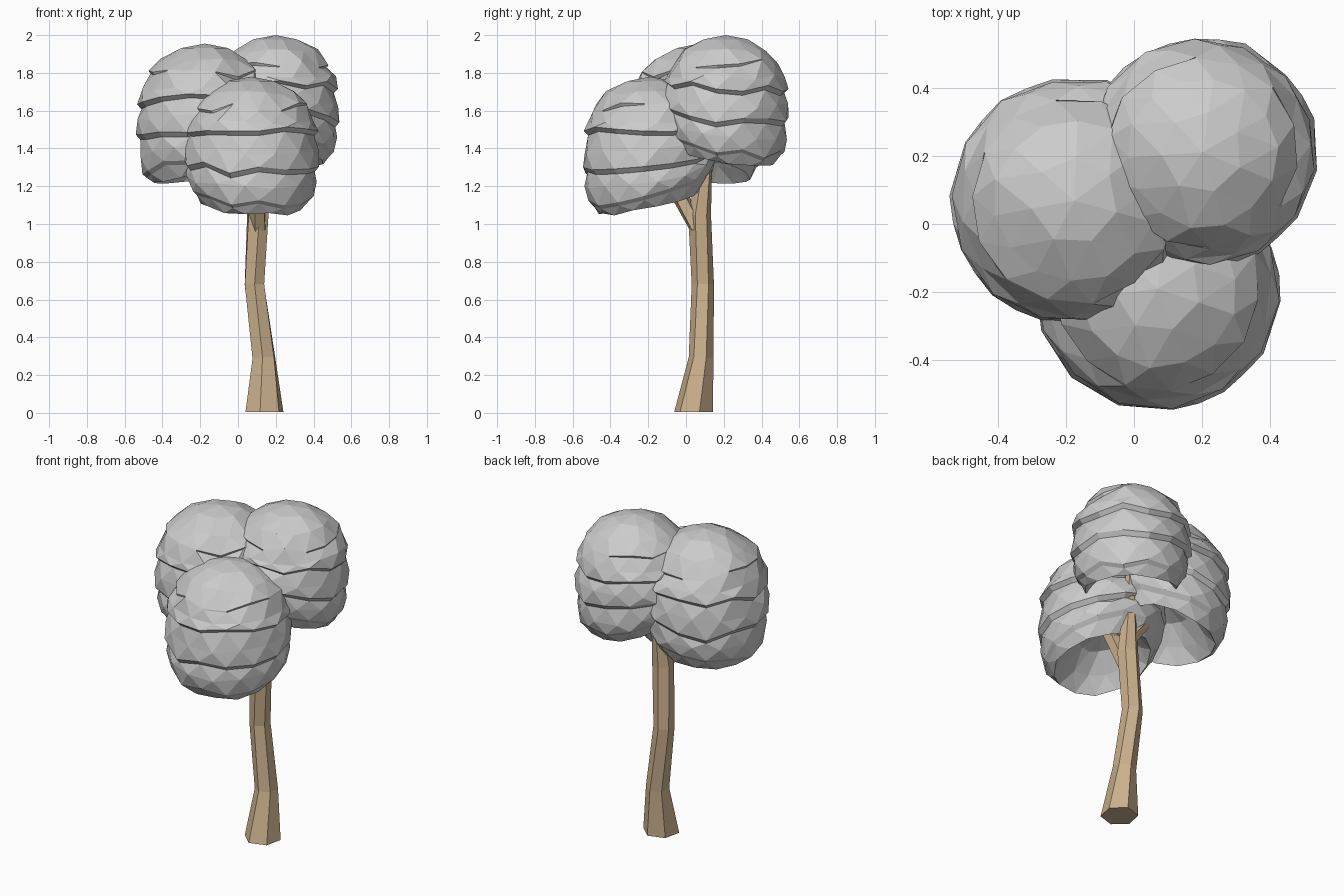
import bpy, bmesh, random
from math import sin, cos, pi
from mathutils import Vector

if "Cube" in bpy.data.objects:
    bpy.data.objects.remove(bpy.data.objects["Cube"])

random.seed(4)


def make_object(name, bm, mat=None):
    bmesh.ops.recalc_face_normals(bm, faces=bm.faces)
    me = bpy.data.meshes.new(name)
    bm.to_mesh(me)
    bm.free()
    ob = bpy.data.objects.new(name, me)
    bpy.context.collection.objects.link(ob)
    if mat:
        me.materials.append(mat)
    return ob


# Layered foliage dome profile: (radius, height, kind) in units of the blob radius.
# "out" rings are free, "lip" / "in" rings form an undercut ledge,
# "part" ledges fade in and out around the blob.
PROFILE = [
    (0.65, 0.76, "out"), (0.83, 0.56, "lip"), (0.78, 0.51, "part"),
    (0.93, 0.35, "out"), (0.985, 0.22, "lip"), (0.92, 0.16, "in"),
    (0.985, -0.04, "out"), (1.00, -0.26, "lip"), (0.935, -0.33, "in"),
    (0.96, -0.50, "out"), (0.92, -0.70, "lip"), (0.86, -0.76, "in"),
    (0.76, -0.90, "out"), (0.60, -0.68, "out"), (0.36, -0.42, "out"),
]
SEG = 14


def foliage(name, centre, R, height):
    """Stepped low-poly dome with a hollow underside; the outer rim hangs lower."""
    bm = bmesh.new()
    c = Vector(centre)
    out = Vector((c.x, c.y)).normalized()
    phase = random.uniform(0, 6)

    def vert(r, z, a):
        p = Vector((r * R * cos(a), r * R * sin(a)))
        lower = min(1, max(0, 0.4 - z))
        side = p.dot(out) / R
        dz = -(0.06 if side > 0 else 0.13) * lower * side
        return bm.verts.new((c.x + p.x, c.y + p.y, c.z + z * height + dz))

    step = 2 * pi / SEG
    apex = vert(0, 1, 0)
    crown = [vert(0.35, 0.935, step * 2 * i + phase) for i in range(7)]
    prev, shift, jit = None, 0, [(0, 0)] * SEG
    for k, (r, z, kind) in enumerate(PROFILE):
        ledge = kind in ("in", "part")
        if not ledge:
            amp = 0.065 if kind == "lip" else 0.03
            jit = [(random.uniform(-.018, .012), random.uniform(-amp, amp))
                   for _ in range(SEG)]
            shift += 0.5 if k else 0
        ring = []
        for i in range(SEG):
            a = (i + shift) * step + phase
            rr, zz = r, z
            if kind == "part":
                f = max(0.05, sin(3 * a + phase))
                rr, zz = 0.84 - 0.05 * f, 0.55 - 0.04 * f
            ring.append(vert(rr + jit[i][0], zz + jit[i][1], a))
        for i in range(SEG):
            j = (i + 1) % SEG
            if prev is None:
                continue
            if ledge:
                bm.faces.new((prev[i], prev[j], ring[j], ring[i]))
            else:
                bm.faces.new((prev[i], prev[j], ring[i]))
                bm.faces.new((prev[j], ring[j], ring[i]))
        if prev is None:
            for i in range(7):
                j = (i + 1) % 7
                b0, b1, b2 = ring[2 * i], ring[2 * i + 1], ring[2 * j]
                bm.faces.new((apex, crown[i], crown[j]))
                bm.faces.new((crown[i], b0, b1))
                bm.faces.new((crown[i], b1, crown[j]))
                bm.faces.new((crown[j], b1, b2))
        prev = ring
    floor = vert(0, -0.32, 0)
    for i in range(SEG):
        bm.faces.new((prev[i], prev[(i + 1) % SEG], floor))
    return make_object(name, bm)


def limb(name, rings, sides, mat, turn=0.0):
    """Faceted tapering limb through (x, y, z, radius) stations."""
    bm = bmesh.new()
    pts = [Vector(s[:3]) for s in rings]
    loops = []
    for k, s in enumerate(rings):
        d = pts[min(k + 1, len(pts) - 1)] - pts[max(k - 1, 0)]
        if k == 0 and s[2] < 0.1:
            d = Vector((0, 0, 1))
        q = Vector((0, 0, 1)).rotation_difference(d)
        loops.append([bm.verts.new(pts[k] + q @ Vector((
            s[3] * cos(2 * pi * i / sides + turn + 0.12 * k),
            s[3] * sin(2 * pi * i / sides + turn + 0.12 * k), 0)))
            for i in range(sides)])
    for a, b in zip(loops, loops[1:]):
        for i in range(sides):
            j = (i + 1) % sides
            bm.faces.new((a[i], a[j], b[j], b[i]))
    bm.faces.new(loops[0])
    bm.faces.new(loops[-1])
    return make_object(name, bm, mat)


bark = bpy.data.materials.new("bark")
bark.diffuse_color = (0.60, 0.44, 0.27, 1)
bark.use_nodes = True
bark.node_tree.nodes["Principled BSDF"].inputs["Base Color"].default_value = bark.diffuse_color

# Trunk and the two side branches
limb("trunk", [(0.14, 0.04, 0.005, 0.105), (0.137, 0.08, 0.29, 0.066),
               (0.087, 0.089, 0.68, 0.059), (0.105, 0.072, 1.05, 0.061),
               (0.12, 0.105, 1.34, 0.035), (0.16, 0.15, 1.56, 0.02)], 6, bark, 0.3)
limb("front_branch", [(0.11, 0.06, 0.98, 0.045), (0.10, -0.05, 1.18, 0.045),
                      (0.08, -0.18, 1.33, 0.015)], 5, bark, 0.5)
limb("left_branch", [(0.11, 0.085, 1.12, 0.04), (-0.02, 0.085, 1.29, 0.03),
                     (-0.16, 0.08, 1.47, 0.015)], 5, bark)

# Three overlapping foliage clumps
foliage("back_foliage", (0.20, 0.21, 1.66), 0.34, 0.34)
foliage("left_foliage", (-0.175, 0.068, 1.587), 0.365, 0.368)
foliage("front_foliage", (0.07, -0.19, 1.42), 0.36, 0.36)
